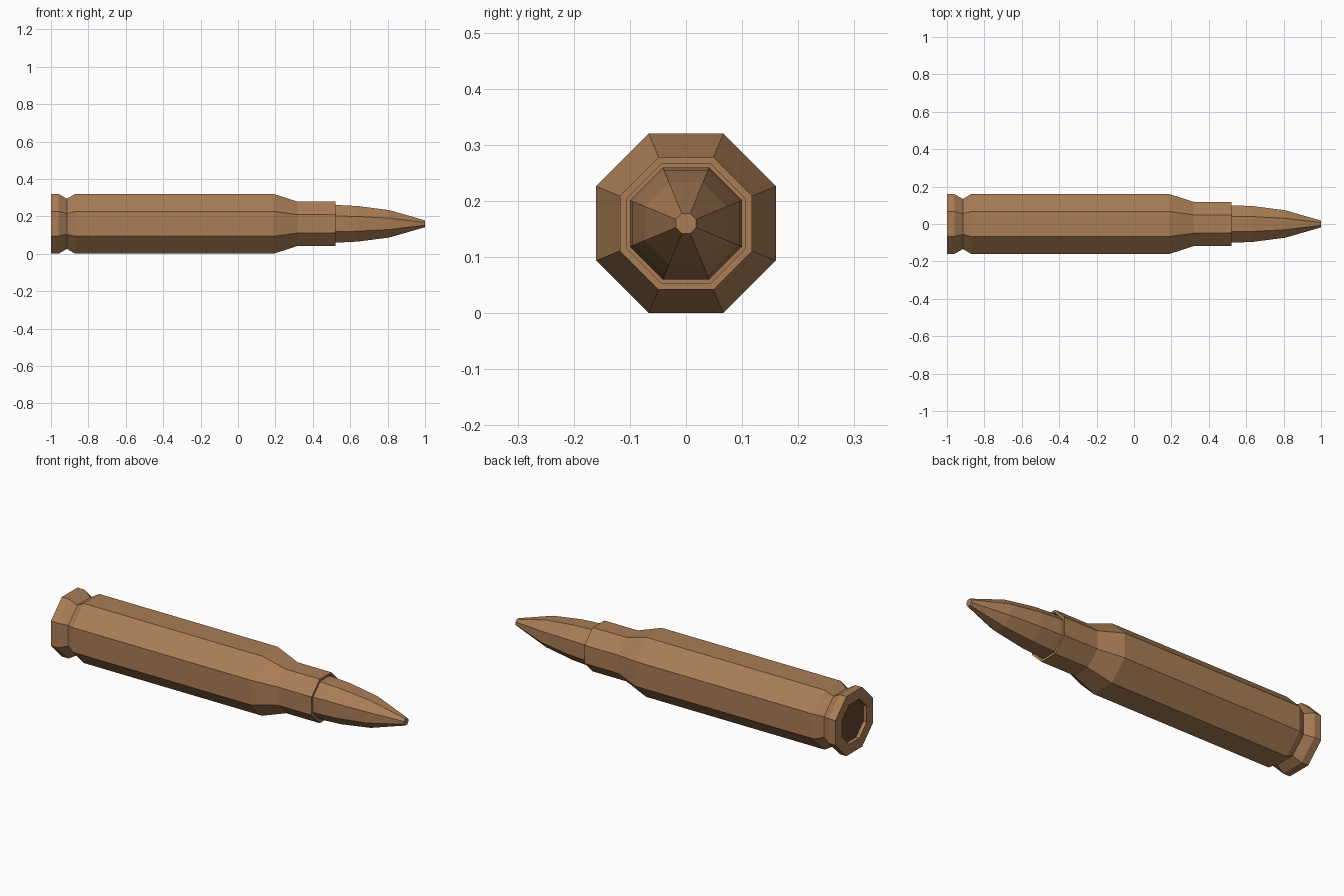
import bpy, bmesh, math

if "Cube" in bpy.data.objects:
    bpy.data.objects.remove(bpy.data.objects["Cube"])

SIDES = 8
AXIS_Z = 0.16


def material(name, rgb):
    m = bpy.data.materials.new(name)
    m.diffuse_color = (*rgb, 1.0)
    m.use_nodes = True
    m.node_tree.nodes["Principled BSDF"].inputs["Base Color"].default_value = m.diffuse_color
    return m


def lathe(name, profile, mat):
    """Octagonal solid along x; profile is (x, distance from axis to flat)."""
    bm = bmesh.new()
    rings = []
    for x, apothem in profile:
        r = apothem / math.cos(math.pi / SIDES)
        ring = []
        for i in range(SIDES):
            a = 2 * math.pi * (i + 0.5) / SIDES
            ring.append(bm.verts.new((x, r * math.cos(a), AXIS_Z + r * math.sin(a))))
        rings.append(ring)
    for a, b in zip(rings, rings[1:]):
        for i in range(SIDES):
            j = (i + 1) % SIDES
            bm.faces.new((a[i], a[j], b[j], b[i]))
    bm.faces.new(rings[0])
    bm.faces.new(rings[-1])
    bmesh.ops.recalc_face_normals(bm, faces=bm.faces[:])
    mesh = bpy.data.meshes.new(name)
    bm.to_mesh(mesh)
    bm.free()
    mesh.materials.append(mat)
    obj = bpy.data.objects.new(name, mesh)
    bpy.context.collection.objects.link(obj)
    return obj


brass = material("brown_brass", (0.40, 0.205, 0.092))
dark = material("dark_brown", (0.13, 0.062, 0.03))

# Case: recessed base, rim, groove, body, shoulder, neck and open mouth
case = lathe("case", [
    (-0.98, 0.105), (-1.0, 0.105), (-1.0, 0.16), (-0.96, 0.16),
    (-0.915, 0.134), (-0.87, 0.16), (0.19, 0.16), (0.32, 0.118),
    (0.52, 0.118), (0.52, 0.106), (0.49, 0.106)], brass)

# Dark floor of the base recess
case.data.materials.append(dark)
for f in case.data.polygons:
    if len(f.vertices) == SIDES and f.center.x < 0:
        f.material_index = 1

# Bullet seated in the mouth
lathe("bullet", [
    (0.48, 0.10), (0.54, 0.10), (0.64, 0.095), (0.81, 0.073), (1.0, 0.018)], brass)
